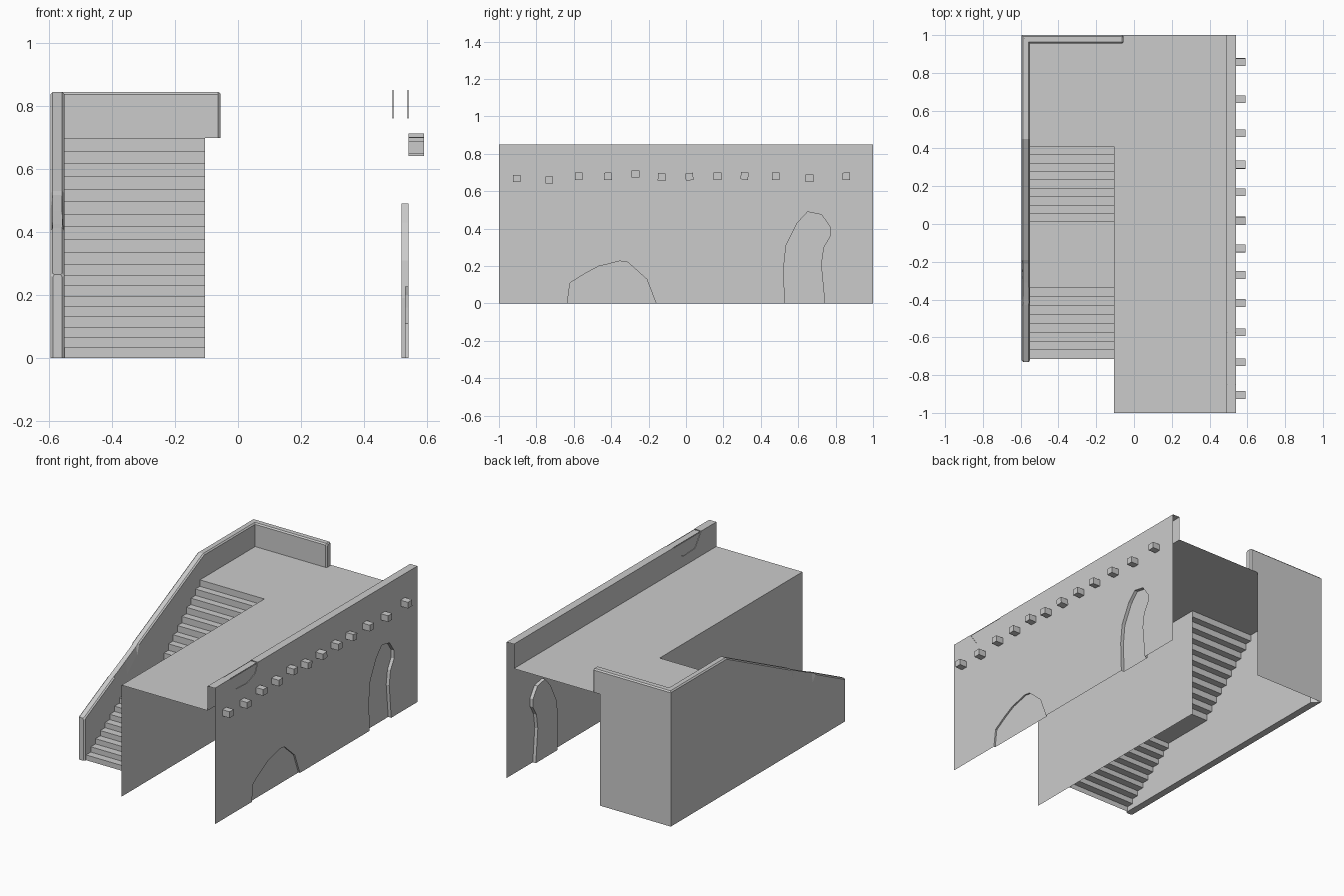
import bpy, bmesh, math
from mathutils import Matrix

if "Cube" in bpy.data.objects:
    bpy.data.objects.remove(bpy.data.objects["Cube"])


def make(name, verts, faces, solid=False):
    me = bpy.data.meshes.new(name)
    me.from_pydata(verts, [], faces)
    if solid:
        bm = bmesh.new()
        bm.from_mesh(me)
        bmesh.ops.recalc_face_normals(bm, faces=bm.faces[:])
        bm.to_mesh(me)
        bm.free()
    ob = bpy.data.objects.new(name, me)
    bpy.context.collection.objects.link(ob)
    return ob


def polygon(name, pts):
    return make(name, pts, [tuple(range(len(pts)))])


def niche(name, pts, x, depth):
    # shallow recess: rim strip plus back panel, outline in (y, z)
    n = len(pts)
    v = [(x, *p) for p in pts] + [(x + depth, *p) for p in pts]
    f = [(i, i + 1, n + i + 1, n + i) for i in range(n - 1)]
    return make(name, v, f + [tuple(range(2 * n - 1, n - 1, -1))])


def loft(name, sections):
    n = len(sections[0])
    v = [p for s in sections for p in s]
    f = [(k * n + i, k * n + (i + 1) % n, (k + 1) * n + (i + 1) % n, (k + 1) * n + i)
         for k in range(len(sections) - 1) for i in range(n)]
    f += [tuple(range(n)), tuple(range(len(v) - n, len(v)))]
    return make(name, v, f, True)


DECK, TOP, OUT, INN = 0.697, 0.85, 0.54, 0.49

# outer facade with two bricked-up arches and a chipped top edge
low_arch = [(-.635, 0), (-.62, .11), (-.54, .16), (-.465, .20), (-.42, .21),
            (-.355, .227), (-.31, .22), (-.21, .13), (-.16, 0)]
tall_arch = [(.528, 0), (.522, .19), (.535, .31), (.595, .43), (.65, .49), (.725, .475),
             (.77, .41), (.77, .36), (.735, .30), (.722, .21), (.742, 0)]
chip = [(-.575, TOP), (-.60, .79), (-.68, .76), (-.79, .765), (-.85, TOP)]
outline = [(-1, 0)] + low_arch + tall_arch + [(1, 0), (1, TOP)] + chip + [(-1, TOP)]
polygon("facade", [(OUT, *p) for p in outline])
niche("low_arch", low_arch, OUT, -.01)
niche("tall_arch", tall_arch, OUT, -.021)
niche("facade_chip", chip, OUT, -.003)

# parapet inner face and top strip
inner = [(-1, DECK), (1, DECK), (1, TOP)] + chip + [(-1, TOP)]
polygon("parapet_inner", [(INN, *p) for p in reversed(inner)])
niche("parapet_chip", chip, INN, .003)
for y0, y1, z in ((-1, -.85, TOP), (-.85, -.575, TOP - .003), (-.575, 1, TOP)):
    polygon("parapet_top", [(INN, y0, z), (OUT, y0, z), (OUT, y1, z), (INN, y1, z)])

# beam ends poking out of the facade: (y, z, tilt in degrees)
beams = [(-.905, .668, 0), (-.732, .66, 0), (-.573, .68, 0), (-.418, .68, 2),
         (-.27, .692, 0), (-.13, .676, -3), (.018, .678, 5), (.168, .68, 0),
         (.313, .682, -7), (.48, .68, 0), (.66, .67, 0), (.857, .68, 2)]
for y, z, a in beams:
    bm = bmesh.new()
    bmesh.ops.create_cube(bm, size=1, matrix=Matrix.Translation((.565, y, z))
                          @ Matrix.Rotation(math.radians(a), 4, 'X')
                          @ Matrix.Diagonal((.05, .041, .039, 1)))
    me = bpy.data.meshes.new("beam_end")
    bm.to_mesh(me)
    bm.free()
    bpy.context.collection.objects.link(bpy.data.objects.new("beam_end", me))

# walkway deck and the wall beside the stairs
SX0, SX1, SY = -.55, -.105, .41
polygon("deck", [(SX0, 1, DECK), (SX0, SY, DECK), (SX1, SY, DECK),
                 (SX1, -1, DECK), (INN, -1, DECK), (INN, 1, DECK)])
polygon("stair_side_wall", [(SX1, -1, 0), (SX1, -1, DECK), (SX1, SY, DECK), (SX1, SY, 0)])

# stairs: two flights with a landing between them
path = [(-.715, 0)]
for y0, y1, z0, z1, n in ((-.715, -.34, 0, .296, 9), (.01, SY, .296, DECK, 10)):
    for i in range(n):
        y = y0 + (y1 - y0) * i / (n - 1)
        path += [(y, z0 + (z1 - z0) * i / n), (y, z0 + (z1 - z0) * (i + 1) / n)]
path = path[1:]
n = len(path)
make("stairs", [(SX0, *p) for p in path] + [(SX1, *p) for p in path],
     [(i, n + i, n + i + 1, i + 1) for i in range(n - 1)])

# stair wall with bevelled coping, sloping down to the front, slightly worn midway
H, CX, CY, HI = .0225, -.5725, .9775, .844


def profile(zt, z0, w=1.0, drop=.008, top=.015):
    return [(-H * w, z0), (-H * w, zt - drop), (-top * w, zt),
            (top * w, zt), (H * w, zt - drop), (H * w, z0)]


def slope(y):
    return .265 + (HI - .265) * (y + .73) / 1.18


def station(y, w=1.0, drop=.008, top=.015, dip=0):
    return [(CX - o, y, z) for o, z in profile(slope(y) - dip, 0, w, drop, top)]


def corner(z0):
    return [(CX - o, CY + o, z) for o, z in profile(HI, z0)]


loft("stair_wall", [
    station(-.73, .65), station(-.722),
    station(-.43), station(-.40, 1, .06, .016, .002), station(-.31, 1, .09, .015, .004),
    station(-.21, 1, .05, .015, .004), station(-.19),
    [(CX - o, .45, z) for o, z in profile(HI, 0)], corner(0)])

# short return parapet along the back
loft("back_parapet", [
    corner(DECK), [(-.063, CY + o, z) for o, z in profile(HI, DECK)],
    [(-.055, CY + o, z) for o, z in profile(HI - .006, DECK, .65)]])

# back wall below the parapet
polygon("back_wall", [(SX1, 1, 0), (CX - H, 1, 0), (CX - H, 1, DECK), (SX1, 1, DECK)])
